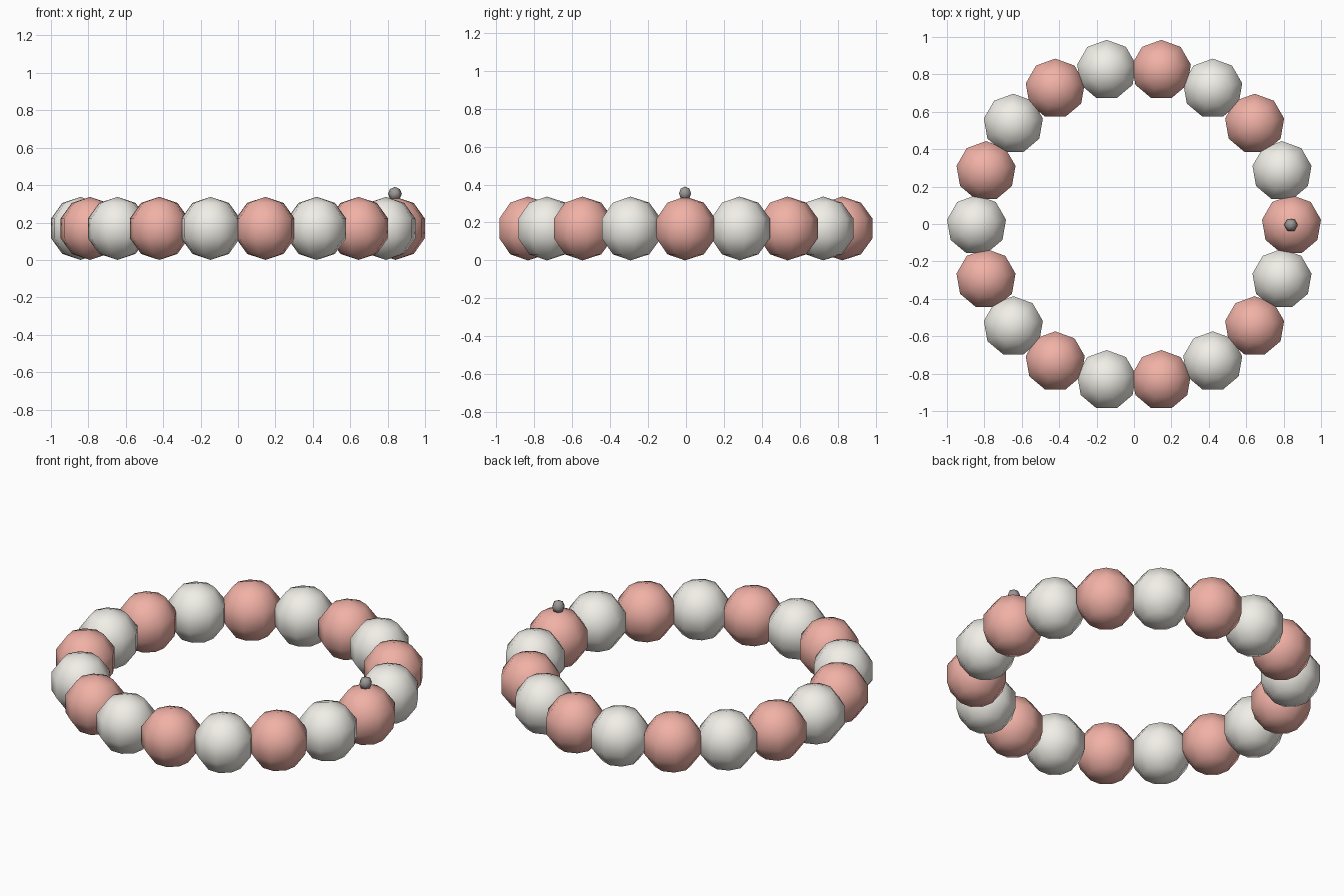
import bpy, bmesh, math
from mathutils import Matrix

if "Cube" in bpy.data.objects:
    bpy.data.objects.remove(bpy.data.objects["Cube"])

RING_R = 0.842     # radius of the bead circle
BEAD_R = 0.1684
COUNT = 18
Y_SHIFT = -0.005   # odd-sided beads reach further to +y


def material(name, rgb):
    m = bpy.data.materials.new(name)
    m.diffuse_color = (*rgb, 1)
    m.use_nodes = True
    m.node_tree.nodes["Principled BSDF"].inputs["Base Color"].default_value = m.diffuse_color
    return m


def ball_mesh(name, radius, segments, rings, point_angle, mat):
    """Low-poly ball with one vertex column turned to point_angle."""
    bm = bmesh.new()
    bmesh.ops.create_uvsphere(bm, u_segments=segments, v_segments=rings, radius=radius)
    v = max(bm.verts, key=lambda v: v.co.xy.length)
    turn = point_angle - math.atan2(v.co.y, v.co.x)
    bmesh.ops.rotate(bm, verts=bm.verts, matrix=Matrix.Rotation(turn, 3, 'Z'))
    for f in bm.faces:
        f.smooth = True
    me = bpy.data.meshes.new(name)
    bm.to_mesh(me)
    bm.free()
    me.materials.append(mat)
    return me


def place(name, mesh, loc):
    ob = bpy.data.objects.new(name, mesh)
    ob.location = loc
    bpy.context.collection.objects.link(ob)
    return ob


coral = material("coral", (0.88, 0.44, 0.38))
cream = material("cream", (0.88, 0.86, 0.80))
grey = material("dark_grey", (0.33, 0.31, 0.30))

# Ring of alternating beads
meshes = [ball_mesh("coral_bead", BEAD_R, 9, 5, math.pi / 2, coral),
          ball_mesh("cream_bead", BEAD_R, 9, 5, math.pi / 2, cream)]
for i in range(COUNT):
    a = math.tau * i / COUNT
    mesh = meshes[i % 2]
    place(f"{mesh.name}_{i:02d}", mesh,
          (RING_R * math.cos(a), RING_R * math.sin(a) + Y_SHIFT, BEAD_R))

# Small knot on top of the first bead
place("knot", ball_mesh("knot", 0.037, 6, 4, 0, grey), (0.839, Y_SHIFT, 0.353))
